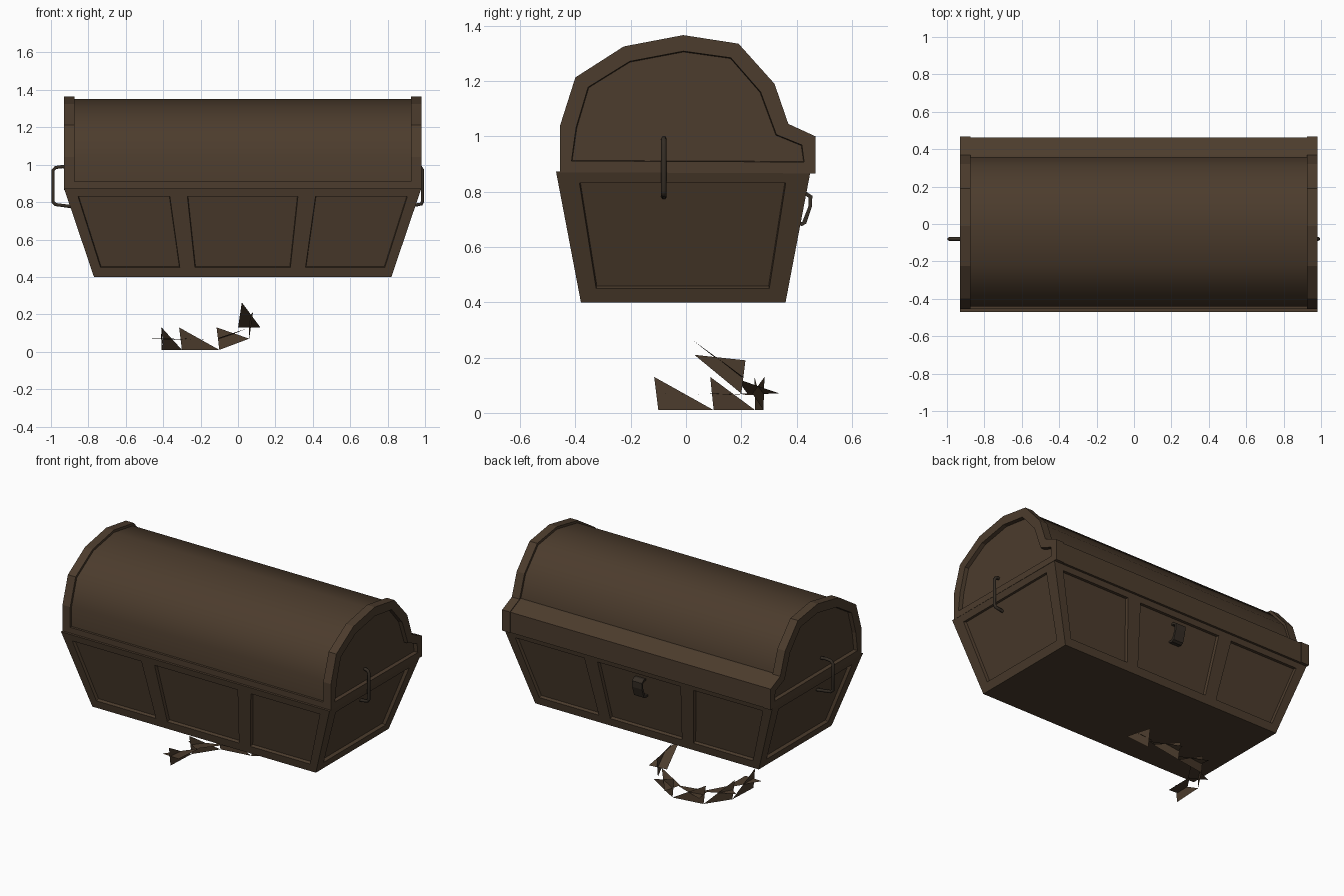
import bpy, bmesh
from mathutils import Vector

if "Cube" in bpy.data.objects:
    bpy.data.objects.remove(bpy.data.objects["Cube"])


def material(name, rgb):
    m = bpy.data.materials.new(name)
    m.diffuse_color = (*rgb, 1)
    m.use_nodes = True
    m.node_tree.nodes["Principled BSDF"].inputs["Base Color"].default_value = m.diffuse_color
    return m


WOOD = material("dark_brown_wood", (0.072, 0.045, 0.026))
IRON = material("dark_iron", (0.035, 0.026, 0.018))


def finish(name, bm, mat, smooth=None, recalc=True):
    if recalc:
        bmesh.ops.remove_doubles(bm, verts=bm.verts, dist=0.0005)
        bmesh.ops.recalc_face_normals(bm, faces=bm.faces)
    me = bpy.data.meshes.new(name)
    bm.to_mesh(me)
    bm.free()
    ob = bpy.data.objects.new(name, me)
    bpy.context.collection.objects.link(ob)
    me.materials.append(mat)
    if smooth:
        bpy.ops.object.select_all(action='DESELECT')
        ob.select_set(True)
        bpy.context.view_layer.objects.active = ob
        bpy.ops.object.shade_smooth_by_angle(angle=smooth)
    return ob


def extrude_x(bm, profile, x0, x1):
    """Solid from a (y, z) profile; returns its two end caps."""
    a = [bm.verts.new((x0, y, z)) for y, z in profile]
    b = [bm.verts.new((x1, y, z)) for y, z in profile]
    n = len(a)
    for i in range(n):
        j = (i + 1) % n
        bm.faces.new((a[i], a[j], b[j], b[i]))
    caps = [bm.faces.new(a[::-1]), bm.faces.new(b)]
    bmesh.ops.recalc_face_normals(bm, faces=bm.faces)
    return caps


# Chest body: tapered box with recessed panels on every side
bottom = [Vector(p) for p in ((-.77, -.38, .4), (.82, -.38, .4), (.82, .36, .4), (-.77, .36, .4))]
top = [Vector(p) for p in ((-.93, -.47, .873), (.98, -.47, .873), (.98, .45, .873), (-.93, .45, .873))]
LONG = (0, .032, .293, .343, .657, .707, .968, 1)
SHORT = (0, .085, .91, 1)
ROWS = (0, .106, .91, 1)
bm = bmesh.new()
panels = []
for s in range(4):
    e = (s + 1) % 4
    cuts = SHORT if s % 2 else LONG
    grid = [[bm.verts.new(bottom[s].lerp(bottom[e], u).lerp(top[s].lerp(top[e], u), v))
             for u in cuts] for v in ROWS]
    for r in range(3):
        for c in range(len(cuts) - 1):
            f = bm.faces.new((grid[r][c], grid[r][c + 1], grid[r + 1][c + 1], grid[r + 1][c]))
            if r == 1 and c % 2 == 1:
                panels.append(f)
bm.faces.new([bm.verts.new(p) for p in reversed(bottom)])
bm.faces.new([bm.verts.new(p) for p in top])
bm.normal_update()
bmesh.ops.inset_individual(bm, faces=panels, thickness=.004, depth=-.02)
finish("chest_body", bm, WOOD)

# Lid end bands: arched slabs with a recessed outer face
ARCH = [(-.455, .87), (-.455, 1.04), (-.40, 1.213), (-.225, 1.325), (-.01, 1.366),
        (.19, 1.335), (.32, 1.19), (.37, 1.045), (.468, 1.0), (.468, .866)]
for name, x0, x1, outer in (("lid_band_left", -.93, -.875, 0), ("lid_band_right", .925, .98, 1)):
    bm = bmesh.new()
    cap = extrude_x(bm, ARCH, x0, x1)[outer]
    bm.normal_update()
    bmesh.ops.inset_individual(bm, faces=[cap], thickness=.058, depth=0)
    bmesh.ops.inset_individual(bm, faces=[cap], thickness=.003, depth=-.025)
    finish(name, bm, WOOD)

# Lid barrel between the bands, with a front rim and a back ledge
BARREL = [(-.44, .87), (-.44, 1.04), (-.388, 1.203), (-.22, 1.311), (-.01, 1.35),
          (.182, 1.32), (.308, 1.183), (.36, 1.035)]
bm = bmesh.new()
extrude_x(bm, BARREL + [(.36, .87)], -.88, .93)
finish("lid_barrel", bm, WOOD, smooth=.75)
bm = bmesh.new()
extrude_x(bm, [(-.455, .87), (-.455, .91), (-.43, .91), (-.43, .87)], -.88, .93)
finish("lid_front_rim", bm, WOOD)
bm = bmesh.new()
extrude_x(bm, [(.34, .866), (.34, 1.05), (.365, 1.043), (.463, .997), (.463, .866)], -.88, .93)
finish("lid_back_ledge", bm, WOOD)


# Side handles: bent round bars
def handle(name, points):
    cu = bpy.data.curves.new(name, 'CURVE')
    cu.dimensions = '3D'
    cu.bevel_depth = .01
    cu.bevel_resolution = 1
    cu.use_fill_caps = True
    sp = cu.splines.new('POLY')
    sp.points.add(len(points) - 1)
    for p, (x, z) in zip(sp.points, points):
        p.co = (x, -.08, z, 1)
    ob = bpy.data.objects.new(name, cu)
    bpy.context.collection.objects.link(ob)
    cu.materials.append(IRON)


handle("left_handle", [(-.86, .772), (-.90, .777), (-.975, .787), (-.989, .80),
                       (-.989, .97), (-.975, .985), (-.94, .99), (-.90, .985)])
handle("right_handle", [(.91, .78), (.955, .785), (.98, .79), (.987, .805),
                        (.987, .97), (.978, .985), (.96, .99), (.94, .987)])

# Latch loop on the back
bm = bmesh.new()
extrude_x(bm, [(.40, .80), (.435, .80), (.457, .785), (.455, .745), (.435, .685), (.42, .676),
               (.39, .68), (.39, .69), (.42, .69), (.442, .745), (.443, .778), (.43, .788), (.40, .788)],
          -.005, .065)
finish("latch", bm, IRON)

# Loose chain: each link is two crossed flat triangles
LINKS = [
    ((-.41, -.10, .01), (-.40, .10, .01)),
    ((-.40, .10, .01), (-.30, .25, .01)),
    ((-.30, .25, .01), (-.10, .28, .01)),
    ((-.10, .28, .01), (.06, .24, .07)),
    ((.06, .20, .07), (.08, .03, .21)),
]
bm = bmesh.new()
for a, b in LINKS:
    a, b = Vector(a), Vector(b)
    flat = (b - a) * Vector((1, 1, 0))
    side = Vector((-flat.y, flat.x, 0)).normalized() * .06
    lift = Vector((0, 0, .06))
    back = flat.normalized() * .015
    bm.faces.new([bm.verts.new(p) for p in (a, b, a + lift * 2 - back)])
    mid = a + lift
    bm.faces.new([bm.verts.new(p) for p in (mid - side, b + lift * .9 - side, mid + side)])
finish("loose_chain", bm, WOOD, recalc=False)
